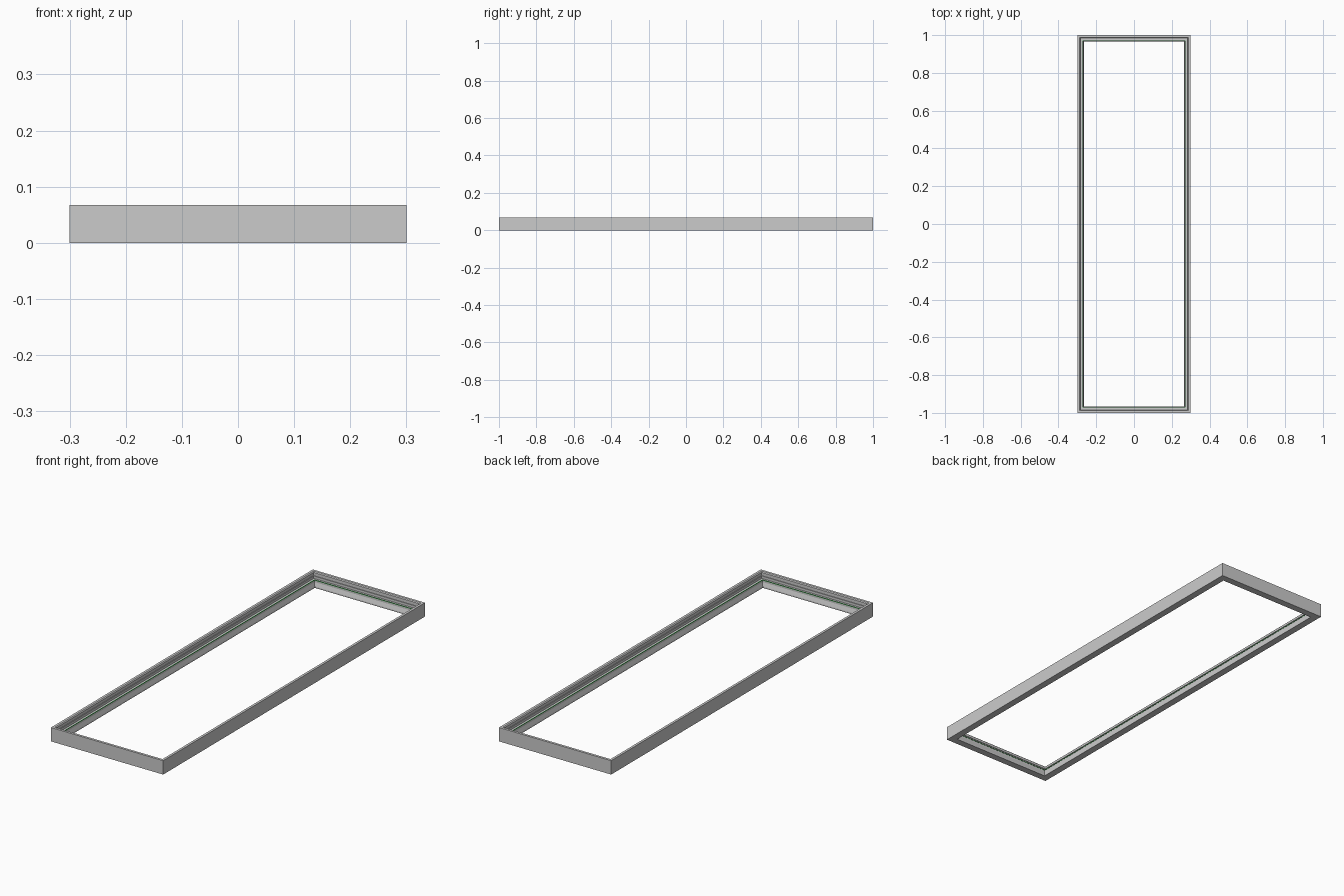
import bpy, bmesh

if "Cube" in bpy.data.objects:
    bpy.data.objects.remove(bpy.data.objects["Cube"])

HX, HY = 0.30, 1.0


def mitred_ring(name, profile, colour=None):
    """Sweep a closed (inset, height) profile round the rectangle with mitred corners."""
    bm = bmesh.new()
    rings = []
    for sx, sy in ((-1, -1), (1, -1), (1, 1), (-1, 1)):
        rings.append([bm.verts.new((sx * (HX - d), sy * (HY - d), z)) for d, z in profile])
    n = len(profile)
    for i in range(4):
        a, b = rings[i], rings[(i + 1) % 4]
        for j in range(n):
            k = (j + 1) % n
            bm.faces.new((a[j], b[j], b[k], a[k]))
    bmesh.ops.recalc_face_normals(bm, faces=bm.faces)
    mesh = bpy.data.meshes.new(name)
    bm.to_mesh(mesh)
    bm.free()
    obj = bpy.data.objects.new(name, mesh)
    bpy.context.collection.objects.link(obj)
    if colour:
        mat = bpy.data.materials.new(name + "_colour")
        mat.diffuse_color = colour
        mat.use_nodes = True
        mat.node_tree.nodes["Principled BSDF"].inputs["Base Color"].default_value = mat.diffuse_color
        mesh.materials.append(mat)
    return obj


# Main frame: tall outer wall, stepped rebate and sloping inner lip
mitred_ring("rebated_frame", [
    (0.000, 0.000), (0.034, 0.000), (0.035, 0.002), (0.035, 0.007),
    (0.029, 0.025), (0.029, 0.034), (0.016, 0.034), (0.016, 0.046),
    (0.013, 0.046), (0.013, 0.052), (0.016, 0.052), (0.016, 0.063),
    (0.012, 0.067), (0.000, 0.067),
])

# Thin green seal along the inner edge of the rebate
mitred_ring("green_seal", [
    (0.0275, 0.033), (0.0300, 0.033), (0.0300, 0.036), (0.0275, 0.036),
], (0.05, 0.45, 0.08, 1))
